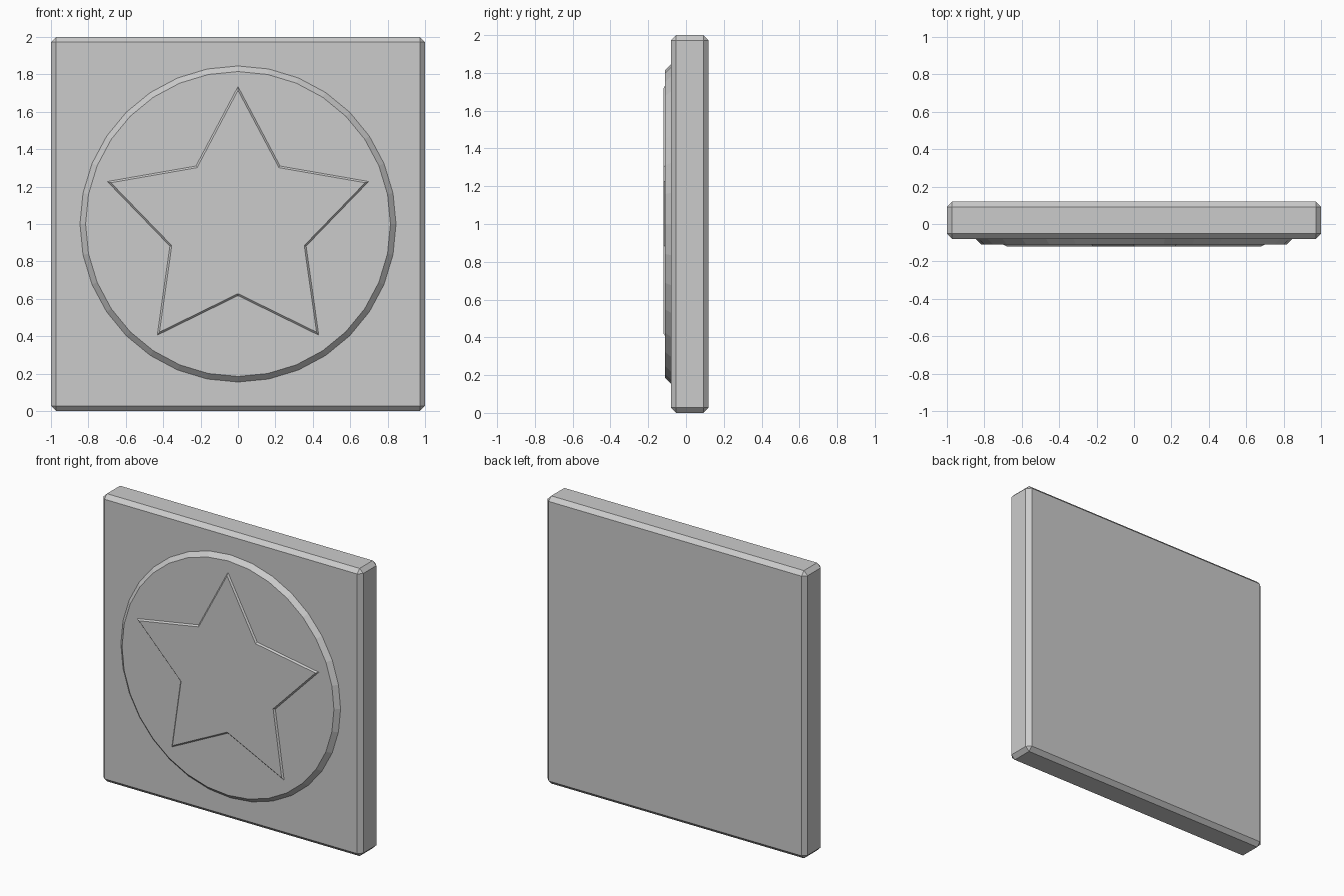
import bpy, bmesh
from math import sin, cos, pi

if "Cube" in bpy.data.objects:
    bpy.data.objects.remove(bpy.data.objects["Cube"])

CENTRE_Z = 1.0


def ring_points(count, radii):
    """Closed outline starting at the top, cycling through the given radii."""
    return [(radii[i % len(radii)] * sin(2 * pi * i / count),
             radii[i % len(radii)] * cos(2 * pi * i / count)) for i in range(count)]


def make_relief(name, outline, layers):
    """Loft scaled copies of an outline through (y, scale) layers and cap the ends."""
    bm = bmesh.new()
    rings = [[bm.verts.new((x * s, y, CENTRE_Z + z * s)) for x, z in outline]
             for y, s in layers]
    n = len(outline)
    for a, b in zip(rings, rings[1:]):
        for i in range(n):
            j = (i + 1) % n
            bm.faces.new((a[i], a[j], b[j], b[i]))
    bm.faces.new(rings[0])
    bm.faces.new(rings[-1])
    bmesh.ops.recalc_face_normals(bm, faces=bm.faces)
    mesh = bpy.data.meshes.new(name)
    bm.to_mesh(mesh)
    bm.free()
    obj = bpy.data.objects.new(name, mesh)
    bpy.context.collection.objects.link(obj)
    return obj


# Square base tile with chamfered edges
bpy.ops.mesh.primitive_cube_add(size=1, location=(0, 0.02, CENTRE_Z))
tile = bpy.context.object
tile.name = "base_tile"
tile.scale = (2, 0.2, 2)
bpy.ops.object.transform_apply(location=False, rotation=False, scale=True)
bevel = tile.modifiers.new("chamfer", 'BEVEL')
bevel.width = 0.028
bevel.segments = 1

# Raised round disc with a sloped rim
make_relief("raised_disc", ring_points(32, [0.845]),
            [(-0.07, 1.0), (-0.08, 1.0), (-0.11, 0.815 / 0.845)])

# Five-pointed star in low relief on the disc
make_relief("raised_star", ring_points(10, [0.735, 0.383]),
            [(-0.10, 1.0), (-0.11, 1.0), (-0.12, 0.972)])
